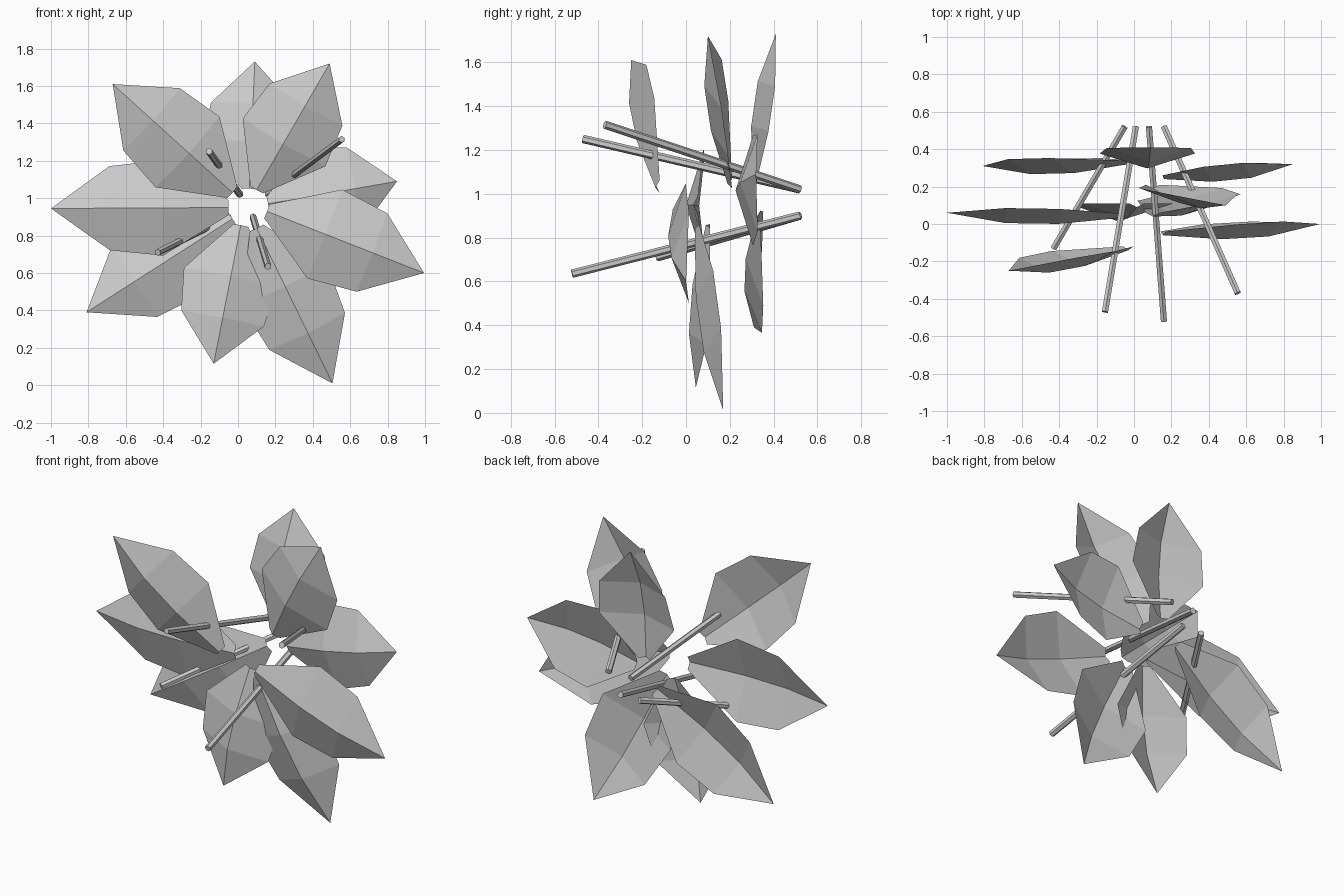
import bpy, bmesh
from mathutils import Vector

if "Cube" in bpy.data.objects:
    bpy.data.objects.remove(bpy.data.objects["Cube"])

grey = bpy.data.materials.new("grey")
grey.diffuse_color = (0.6, 0.6, 0.6, 1)
grey.use_nodes = True
grey.node_tree.nodes["Principled BSDF"].inputs["Base Color"].default_value = grey.diffuse_color


def finish(name, bm):
    mesh = bpy.data.meshes.new(name)
    bm.to_mesh(mesh)
    bm.free()
    mesh.materials.append(grey)
    obj = bpy.data.objects.new(name, mesh)
    bpy.context.collection.objects.link(obj)


# Leaf cross-sections: fraction of length, half width, ridge height, edge height
SECTIONS = [(0, 0.04, 0.01, -0.01), (0.37, 0.255, 0.05, -0.03), (0.67, 0.225, 0.05, -0.03)]


def petal(name, base, tip):
    """Thin sheet folded along a ridge that faces the front."""
    base, tip = Vector(base), Vector(tip)
    d = tip - base
    side = d.cross(Vector((0, 1, 0))).normalized()
    normal = side.cross(d).normalized()
    if normal.y > 0:
        normal.negate()
    bm = bmesh.new()
    rows = []
    for t, half, ridge, edge in SECTIONS:
        p = base + d * t
        rows.append([bm.verts.new(p + side * half * s + normal * (edge if s else ridge))
                     for s in (-1, 0, 1)])
    end = bm.verts.new(tip)
    for a, b in zip(rows, rows[1:]):
        for i in (0, 1):
            bm.faces.new((a[i], a[i + 1], b[i + 1], b[i]))
    for i in (0, 1):
        bm.faces.new((rows[-1][i], rows[-1][i + 1], end))
    bm.normal_update()
    for f in list(bm.faces):
        if f.normal.dot(normal) < 0:
            f.normal_flip()
    finish(name, bm)


def stamen(name, front, back, radius=0.019):
    """Six-sided straight rod."""
    front, back = Vector(front), Vector(back)
    d = back - front
    bm = bmesh.new()
    bmesh.ops.create_cone(bm, cap_ends=True, segments=6, radius1=radius,
                          radius2=radius, depth=d.length)
    rot = d.to_track_quat('Z', 'Y')
    for v in bm.verts:
        v.co = rot @ v.co + (front + back) / 2
    finish(name, bm)


# Ring of petals: base point, tip point
PETALS = [
    ((-0.03, -0.13, 1.03), (-0.67, -0.25, 1.61)),
    ((0.06, 0.31, 1.05), (0.09, 0.41, 1.73)),
    ((0.10, 0.20, 1.045), (0.49, 0.10, 1.72)),
    ((0.16, 0.25, 0.97), (0.85, 0.32, 1.09)),
    ((0.155, -0.05, 0.93), (0.995, 0.0, 0.60)),
    ((0.10, 0.05, 0.84), (0.505, 0.17, 0.01)),
    ((0.015, 0.10, 0.855), (-0.13, 0.045, 0.115)),
    ((-0.03, 0.33, 0.89), (-0.81, 0.31, 0.39)),
    ((-0.05, 0.045, 0.95), (-1.0, 0.06, 0.945)),
]
for i, (base, tip) in enumerate(PETALS, 1):
    petal(f"petal_{i}", base, tip)

# Rods fanning out toward the front
STAMENS = [
    ((0.555, -0.37, 1.315), (0.16, 0.52, 1.02)),
    ((-0.155, -0.47, 1.25), (0.01, 0.52, 1.02)),
    ((-0.43, -0.13, 0.71), (-0.05, 0.52, 0.90)),
    ((0.16, -0.52, 0.635), (0.08, 0.52, 0.90)),
]
for i, (front, back) in enumerate(STAMENS, 1):
    stamen(f"stamen_{i}", front, back)
